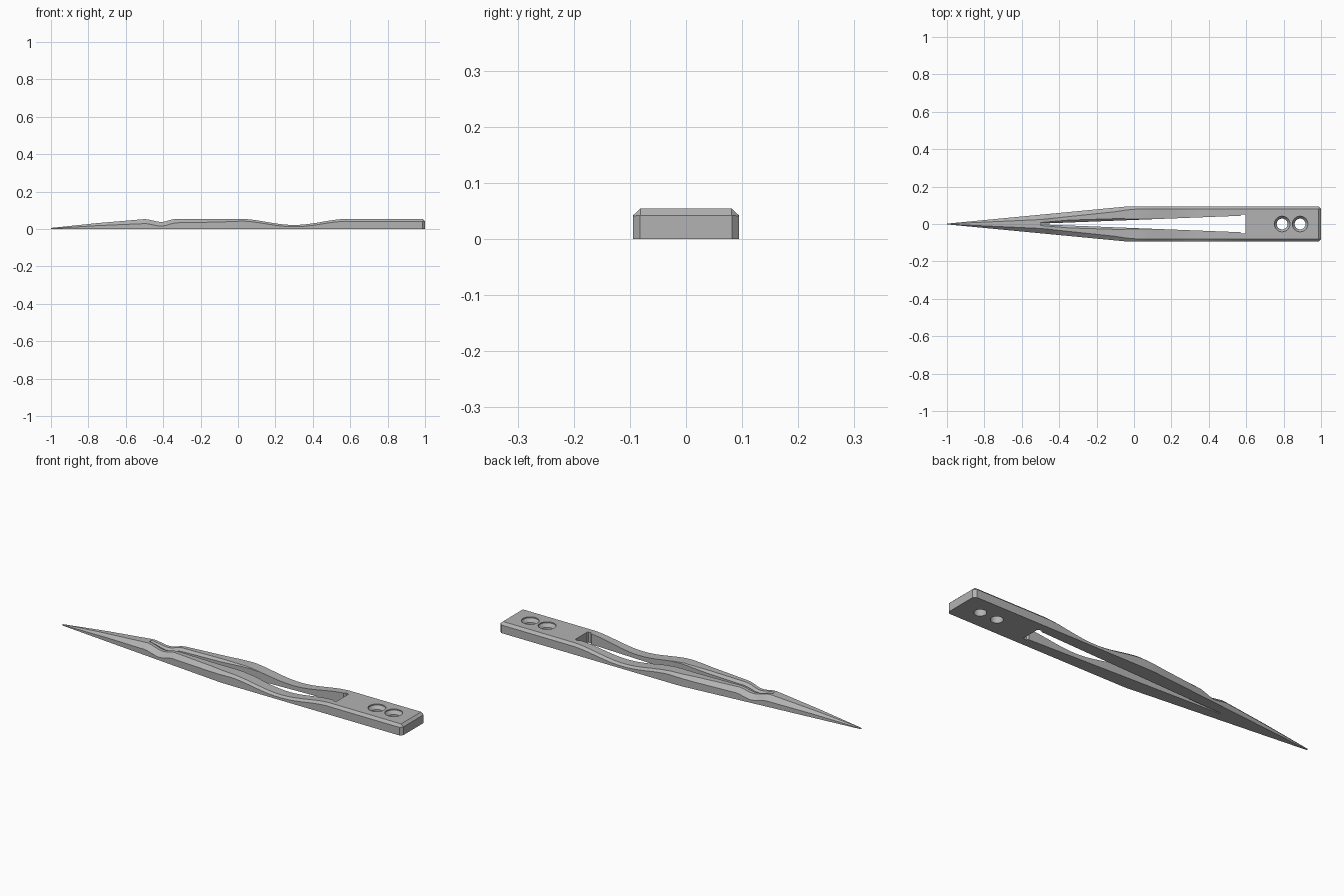
import bpy, bmesh, math

if "Cube" in bpy.data.objects:
    bpy.data.objects.remove(bpy.data.objects["Cube"])

steel = bpy.data.materials.new("grey steel")
steel.diffuse_color = (0.45, 0.45, 0.45, 1)
steel.use_nodes = True
steel.node_tree.nodes["Principled BSDF"].inputs["Base Color"].default_value = steel.diffuse_color


def interp(table, x, smooth=False):
    """Value at x from a short list of (x, value) pairs."""
    for (x0, v0), (x1, v1) in zip(table, table[1:]):
        if x <= x1:
            t = max(0, (x - x0) / (x1 - x0))
            if smooth:
                t = t * t * (3 - 2 * t)
            return v0 + (v1 - v0) * t
    return table[-1][1]


HALF_WIDTH = [(-1, 0.002), (-0.04, 0.0935), (0.0, 0.0945), (1, 0.0945)]
BEVEL_W = [(-1, 0.001), (-0.5, 0.026), (-0.1, 0.022), (0.05, 0.013), (1, 0.013)]
BEVEL_H = [(-1, 0.003), (-0.5, 0.024), (-0.1, 0.017), (0.02, 0.012),
           (0.3, 0.009), (0.6, 0.013), (1, 0.013)]
SLOT = [(-0.5, 0.002), (0.6, 0.045)]


def height(x):
    if x < -0.5:                                   # tapering point
        return interp([(-1, 0.006), (-0.75, 0.032), (-0.5, 0.053)], x)
    if x < -0.33:                                  # thumb notch
        return interp([(-0.5, 0.053), (-0.41, 0.038), (-0.33, 0.054)], x, True)
    if 0 < x < 0.6:                                # long hollow in the grip
        return 0.0385 + 0.0165 * math.cos(2 * math.pi * x / 0.6)
    return 0.0545


def make(name, bm):
    bmesh.ops.recalc_face_normals(bm, faces=bm.faces)
    me = bpy.data.meshes.new(name)
    bm.to_mesh(me)
    bm.free()
    me.materials.append(steel)
    ob = bpy.data.objects.new(name, me)
    bpy.context.collection.objects.link(ob)
    return ob


def loft(name, sections):
    """Skin closed sections that have equal point counts."""
    bm = bmesh.new()
    rings = [[bm.verts.new(p) for p in s] for s in sections]
    for a, b in zip(rings, rings[1:]):
        for i in range(len(a)):
            j = (i + 1) % len(a)
            bm.faces.new((a[i], a[j], b[j], b[i]))
    bm.faces.new(rings[0])
    bm.faces.new(rings[-1])
    return make(name, bm)


def body_section(x, w, h, bw, bh):
    return [(x, -w, 0), (x, w, 0), (x, w, h - bh), (x, w - bw, h),
            (x, -w + bw, h), (x, -w, h - bh)]


# Blade and grip: one bar with bevelled upper edges
xs = [-1, -0.75] + [-0.5 + 0.17 * i / 12 for i in range(13)]
xs += [-0.2, -0.1, -0.04] + [0.6 * i / 24 for i in range(25)] + [0.987]
sections = [body_section(x, interp(HALF_WIDTH, x), height(x),
                         interp(BEVEL_W, x), interp(BEVEL_H, x)) for x in xs]
sections.append(body_section(1, 0.082, 0.0425, 0.0005, 0.0005))
body = loft("bar", sections)

# Tapered slot with small relief corners at the wide end
plan = [(-0.5, 0.002), (0.57, 0.044), (0.578, 0.052), (0.592, 0.052), (0.597, 0.046)]
plan += [(x, -y) for x, y in reversed(plan)]
cutters = [loft("slot_cutter", [[(x, y, z) for x, y in plan] for z in (-0.05, 0.1)])]

# Bevel along the upper edge of the slot, fading out toward the hollow
edge = []
for x in [-0.5 + 0.17 * i / 12 for i in range(13)] + [-0.2, -0.1, 0, 0.05, 0.1]:
    s, h = interp(SLOT, x), height(x)
    d = interp([(-0.5, 0.006), (-0.35, 0.013), (-0.1, 0.011), (0.1, 0.001)], x)
    edge.append([(x, -s, h - d), (x, s, h - d), (x, s + d + 0.01, h + 0.01),
                 (x, -s - d - 0.01, h + 0.01)])
cutters.append(loft("slot_bevel_cutter", edge))

# Two countersunk screw holes
for x in (0.792, 0.888):
    rings = []
    for r, z in ((0.029, -0.02), (0.029, 0.032), (0.042, 0.049), (0.042, 0.08)):
        rings.append([(x + r * math.cos(a), r * math.sin(a), z)
                      for a in (2 * math.pi * i / 32 for i in range(32))])
    cutters.append(loft("screw_hole_cutter", rings))

bpy.context.view_layer.objects.active = body
body.select_set(True)
for c in cutters:
    c.hide_render = True
    mod = body.modifiers.new("cut", 'BOOLEAN')
    mod.operation, mod.solver, mod.object = 'DIFFERENCE', 'EXACT', c
    bpy.ops.object.modifier_apply(modifier=mod.name)
for c in cutters:
    bpy.data.objects.remove(c)
bpy.ops.object.shade_smooth_by_angle(angle=math.radians(30))
